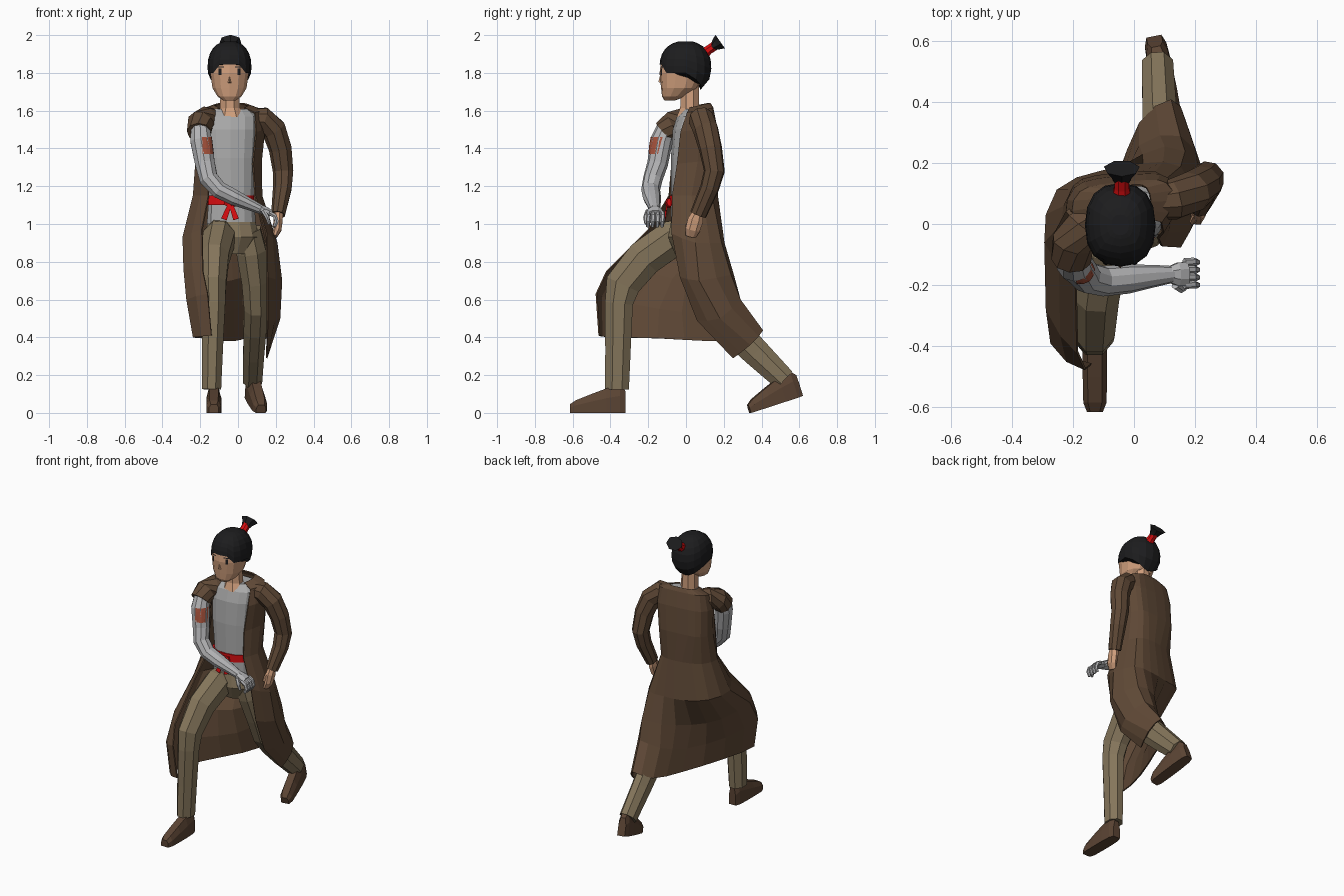
import bpy, bmesh, math
from mathutils import Vector, Matrix
from mathutils.bvhtree import BVHTree

def mat(name, r, g, b):
    m = bpy.data.materials.new(name)
    m.diffuse_color = (r, g, b, 1)
    return m

COAT = mat("coat brown", .115, .066, .037)
PANTS = mat("khaki trousers", .235, .18, .105)
SHOE = mat("shoe brown", .105, .058, .034)
SHIRT = mat("shirt grey", .40, .40, .40)
STEEL = mat("metal arm grey", .46, .46, .47)
SKIN = mat("skin", .62, .34, .20)
HAIR = mat("hair black", .012, .012, .013)
RED = mat("sash red", .68, .004, .005)
RUST = mat("shoulder mark rust", .38, .085, .045)

def mesh(name, verts, faces, m):
    me = bpy.data.meshes.new(name)
    me.from_pydata([tuple(v) for v in verts], [], faces)
    bm = bmesh.new()
    bm.from_mesh(me)
    bmesh.ops.recalc_face_normals(bm, faces=bm.faces)
    bm.to_mesh(me)
    bm.free()
    me.materials.append(m)
    ob = bpy.data.objects.new(name, me)
    bpy.context.collection.objects.link(ob)
    return ob

def loft(name, rings, m, closed=True, caps=True):
    n = len(rings[0])
    verts = [v for r in rings for v in r]
    faces = [(i*n+j, i*n+(j+1) % n, (i+1)*n+(j+1) % n, (i+1)*n+j)
             for i in range(len(rings)-1) for j in range(n if closed else n-1)]
    if closed and caps:
        faces += [tuple(range(n)), tuple(range(len(verts)-n, len(verts)))]
    return mesh(name, verts, faces, m)

def tube(name, pts, m, n=8, ref=(0, 1, 0)):
    """Points are (x, y, z, radius across) or (.., radius across, radius along ref)."""
    P = [Vector(p[:3]) for p in pts]
    rings = []
    for i, p in enumerate(pts):
        t = Vector()
        if i: t += (P[i]-P[i-1]).normalized()
        if i < len(P)-1: t += (P[i+1]-P[i]).normalized()
        u = t.normalized().cross(Vector(ref)).normalized()
        v = u.cross(t).normalized()
        rings.append([P[i] + u*p[3]*math.cos(a) + v*p[-1]*math.sin(a)
                      for a in [2*math.pi*(k+.5)/n for k in range(n)]])
    return loft(name, rings, m)

def spow(c, e):
    return math.copysign(abs(c)**e, c)

def stack(name, rows, m, n=12, e=.85, shear=0):
    """Rows are (z, cx, cy, rx, ry): horizontal rounded sections."""
    rings = []
    for z, cx, cy, rx, ry in rows:
        ring = []
        for k in range(n):
            a = 2*math.pi*(k+.5)/n
            x = rx*spow(math.cos(a), e)
            ring.append((cx+x, cy+ry*spow(math.sin(a), e)+shear*x, z))
        rings.append(ring)
    return loft(name, rings, m)

def decal(name, target, c, u, v, d, m, lift=.003, k=4):
    """Thin patch laid on the target surface by casting a small grid along d."""
    me = target.data
    tree = BVHTree.FromPolygons([x.co for x in me.vertices], [tuple(p.vertices) for p in me.polygons])
    d = Vector(d).normalized()
    rows = []
    for i in range(k+1):
        row = []
        for j in range(k+1):
            o = Vector(c) - d*.3 + Vector(u)*(i/k-.5) + Vector(v)*(j/k-.5)
            hit = tree.ray_cast(o, d)[0]
            row.append((hit if hit else Vector(c)) - d*lift)
        rows.append(row)
    return loft(name, rows, m, closed=False)

# head, neck, face
head = stack("head", [(1.655, -.045, -.085, .035, .03), (1.675, -.045, -.065, .065, .062),
                      (1.72, -.045, -.035, .092, .097), (1.80, -.045, -.018, .104, .122),
                      (1.88, -.045, -.008, .103, .122), (1.93, -.045, 0, .08, .095)], SKIN, 14)
tube("neck", [(-.04, .01, 1.555, .085, .065), (-.042, .02, 1.61, .058, .055), (-.045, .02, 1.74, .05, .052)], SKIN)
mesh("nose", [(-.045, -.137, 1.79), (-.058, -.128, 1.745), (-.032, -.128, 1.745), (-.045, -.146, 1.752)],
     [(0, 1, 3), (0, 3, 2), (1, 2, 3)], SKIN)
for s in (-1, 1):
    x = -.045 + s*.05
    decal("eye", head, (x, -.1, 1.807), (.014, 0, 0), (0, 0, .034), (0, 1, 0), HAIR, .004)
    decal("eyebrow", head, (x, -.1, 1.832), (.04, 0, 0), (0, 0, .006), (0, 1, 0), HAIR, .004)

# hair cap with a rim that drops towards the nape
rings, n = [], 16
for i in range(8):
    ring = []
    for k in range(n):
        a = 2*math.pi*k/n
        c, s = math.cos(a), math.sin(a)
        rim = 1.845 if s < -.9 else 1.80 - .09*max(0, s)
        z = rim + (1.967-rim)*math.sin(i/7*math.pi/2)
        f = max(.04, 1-abs((z-1.83)/.139)**2.3)**(1/2.3)
        ring.append((-.045+.116*f*spow(c, .85), -.003+.137*f*spow(s, .85), z))
    rings.append(ring)
loft("hair", rings, HAIR)
tube("hair_tie", [(-.04, .085, 1.895, .036), (-.04, .12, 1.922, .026), (-.04, .155, 1.945, .026)], RED, ref=(1, 0, 0))
tube("topknot_tail", [(-.04, .14, 1.934, .018, .03), (-.04, .162, 1.95, .034, .04),
                      (-.04, .182, 1.964, .046, .06)], HAIR, 7, (1, 0, 0))

# shirt, sash, hips
stack("shirt", [(1.0, -.035, .02, .132, .10), (1.15, -.035, .02, .122, .098), (1.35, -.04, .025, .135, .105),
                (1.5, -.04, .03, .145, .10), (1.57, -.04, .04, .145, .088), (1.61, -.04, .052, .105, .06)],
      SHIRT, 14, .75, .08)
stack("sash", [(1.10, -.045, .02, .134, .108), (1.15, -.045, .02, .132, .108)], RED, 14, .75, .08)
tube("sash_knot", [(-.07, -.088, 1.12, .022, .016), (-.035, -.092, 1.11, .028, .02), (-.005, -.086, 1.115, .022, .016)], RED, 6)
for x in (-.075, -.01):
    tube("sash_tail", [(-.04, -.1, 1.11, .014, .005), (x, -.112, 1.025, .022, .005)], RED, 4)
stack("hips", [(.84, -.03, .02, .08, .08), (.93, -.03, .01, .145, .108), (1.01, -.035, .02, .132, .103)], PANTS, 12)

# legs
tube("front_leg", [(-.09, .02, .955, .085, .078), (-.10, -.07, .925, .105, .09), (-.125, -.22, .82, .105, .083),
                   (-.13, -.335, .68, .10, .072), (-.128, -.355, .58, .08, .066), (-.135, -.36, .34, .073, .06),
                   (-.14, -.365, .125, .068, .055)], PANTS, 8, (1, 0, 0))
tube("back_leg", [(.05, .02, .97, .09, .075), (.07, .05, .86, .105, .085), (.09, .1, .7, .10, .076),
                  (.095, .15, .56, .095, .068), (.09, .24, .45, .088, .065), (.083, .37, .32, .08, .06),
                  (.077, .52, .175, .066, .055)], PANTS, 8, (1, 0, 0))

# shoes
def shoe(name, M):
    rings = []
    for y, w, h in [(0, .025, .115), (-.03, .036, .15), (-.10, .04, .13), (-.18, .04, .10),
                    (-.265, .038, .066), (-.295, .026, .045)]:
        rings.append([M @ Vector(p) for p in [(-w, y, 0), (w, y, 0), (w, y, h*.6), (w*.6, y, h),
                                              (-w*.6, y, h), (-w, y, h*.6)]])
    loft(name, rings, SHOE)

shoe("front_shoe", Matrix.Translation((-.128, -.32, 0)))
shoe("back_shoe", Matrix.Translation((.065, .615, .09)) @ Matrix.Rotation(.2, 4, 'Z') @ Matrix.Rotation(.31, 4, 'X'))

# coat: eight columns of cloth from the front-leg edge round the back to the other edge
angles = [-122, 180, 140, 105, 75, 42, 0, -52]
upper = [(1.625, -.035, .065, .09, .058), (1.60, -.035, .06, .165, .075), (1.5, -.04, .05, .18, .105),
         (1.33, -.05, .045, .172, .12)]
skirt = [
    [(-.155, -.09, 1.15), (-.19, -.20, .97), (-.185, -.42, .75), (-.16, -.475, .63), (-.14, -.46, .41)],
    [(-.235, .0, 1.15), (-.29, -.06, .93), (-.285, -.28, .76), (-.27, -.39, .6), (-.235, -.40, .40)],
    [(-.195, .11, 1.15), (-.25, .11, .92), (-.22, -.07, .71), (-.20, -.14, .55), (-.18, -.15, .395)],
    [(-.08, .155, 1.15), (-.11, .17, .90), (-.09, .07, .69), (-.07, .09, .53), (-.06, .13, .38)],
    [(.02, .165, 1.15), (.03, .195, .90), (.03, .225, .72), (.02, .255, .57), (.02, .33, .39)],
    [(.09, .135, 1.15), (.15, .185, .90), (.165, .235, .73), (.15, .285, .60), (.12, .405, .435)],
    [(.125, .03, 1.15), (.205, .05, .90), (.23, .07, .70), (.22, .18, .50), (.165, .34, .36)],
    [(.09, -.072, 1.15), (.15, -.075, .95), (.155, -.03, .72), (.155, .06, .49), (.152, .25, .29)]]
rows = []
for z, cx, cy, rx, ry in upper:
    row = []
    for a in map(math.radians, angles):
        x = rx*spow(math.cos(a), .6)
        row.append(Vector((cx+x, cy+ry*spow(math.sin(a), .6)+.1*x, z+.015*math.sin(a))))
    rows.append(row)
rows += [[Vector(col[i]) for col in skirt] for i in range(5)]
fine = []
for r in rows:   # curved midpoints round the body
    q = [r[0]] + r + [r[-1]]
    out = []
    for i in range(1, len(q)-2):
        out += [q[i], (9*(q[i]+q[i+1]) - q[i-1] - q[i+2])/16]
    fine.append(out + [r[-1]])
coat = loft("coat", fine, COAT, closed=False)
sol = coat.modifiers.new("thickness", 'SOLIDIFY')
sol.thickness, sol.offset = .008, 0

# sleeves
tube("short_sleeve", [(-.12, .04, 1.55, .06), (-.17, .0, 1.555, .068), (-.20, -.06, 1.535, .07),
                      (-.205, -.115, 1.485, .066)], COAT, 9)
tube("long_sleeve", [(.06, .07, 1.555, .055), (.13, .08, 1.555, .068), (.19, .105, 1.50, .068),
                     (.225, .13, 1.40, .062), (.24, .15, 1.28, .056), (.236, .125, 1.19, .051),
                     (.213, .065, 1.05, .038, .045)], COAT, 9)

# bare hand
tube("hand", [(.215, .065, 1.07, .026), (.213, .05, 1.02, .026, .042), (.21, .035, .97, .022, .04),
              (.195, .025, .935, .014, .028)], SKIN, 7)
tube("thumb", [(.205, .03, 1.03, .014), (.19, .005, .985, .009)], SKIN, 6)

# metal arm with its mark
arm = tube("metal_arm", [(-.20, -.10, 1.52, .05), (-.195, -.13, 1.44, .06), (-.175, -.15, 1.32, .055),
                         (-.155, -.175, 1.24, .052), (-.10, -.187, 1.18, .048, .05), (-.02, -.18, 1.14, .044, .048),
                         (.07, -.17, 1.10, .032, .036), (.125, -.165, 1.075, .025, .028)], STEEL, 10)
decal("arm_mark", arm, (-.165, -.16, 1.415), (.062, .05, 0), (.008, 0, .09), (-.62, .78, 0), RUST)
tube("metal_palm", [(.115, -.165, 1.08, .024, .028), (.145, -.165, 1.07, .024, .042),
                    (.175, -.163, 1.055, .02, .042)], STEEL, 8)
for i in range(4):
    y = -.20 + i*.025
    tube("metal_finger", [(.165, y, 1.06, .013), (.195, y+.002, 1.042, .013), (.205, y, 1.013, .012),
                          (.192, y-.002, .985, .009)], STEEL, 6)
tube("metal_thumb", [(.135, -.20, 1.07, .014), (.155, -.215, 1.035, .012), (.165, -.212, 1.0, .008)], STEEL, 6)
